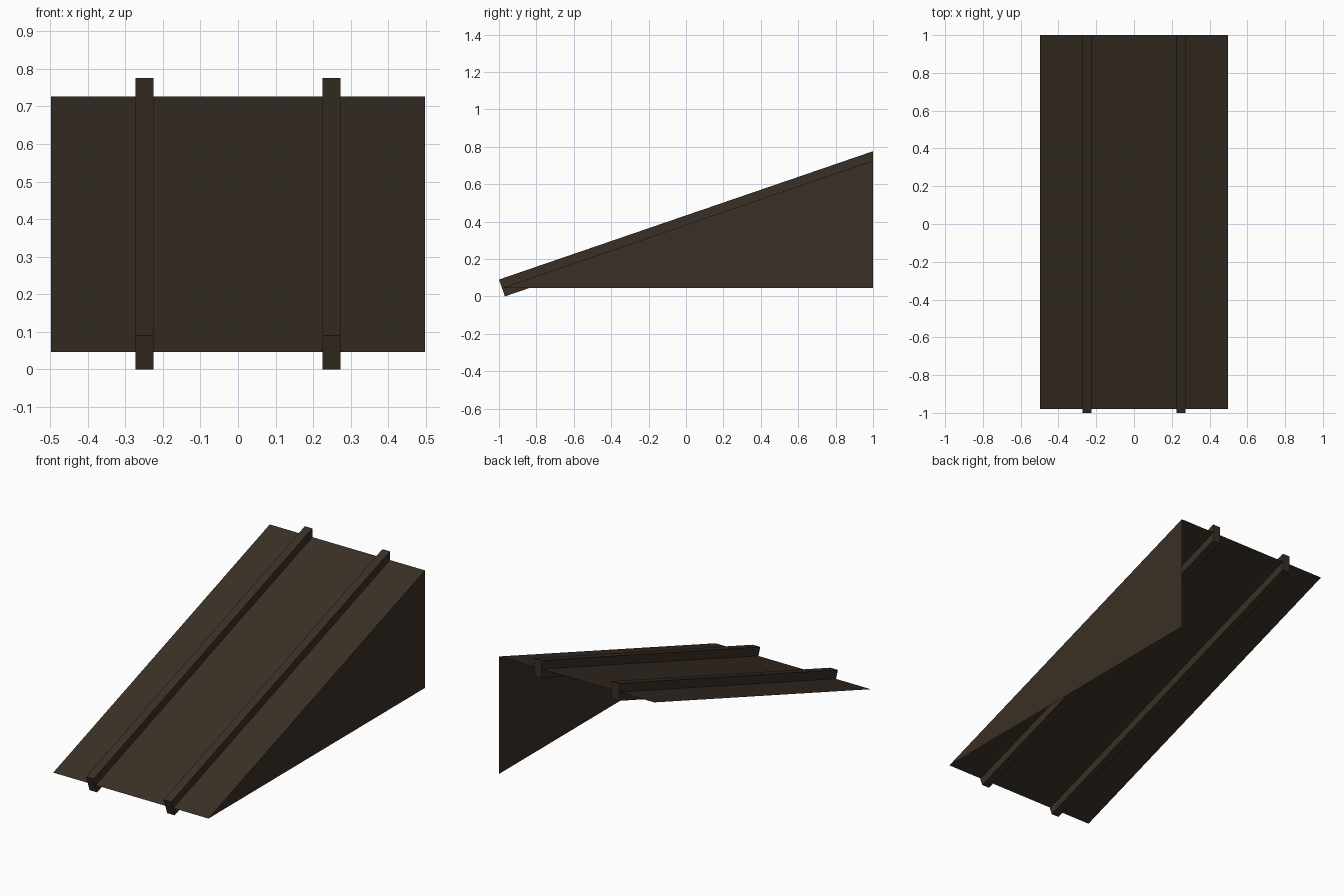
import bpy

if "Cube" in bpy.data.objects:
    bpy.data.objects.remove(bpy.data.objects["Cube"])

# One dark brown timber colour
wood = bpy.data.materials.new("dark brown wood")
wood.diffuse_color = (0.042, 0.029, 0.019, 1)
wood.use_nodes = True
wood.node_tree.nodes["Principled BSDF"].inputs["Base Color"].default_value = wood.diffuse_color

HALF = 0.497          # half width of the ramp
LOW, HIGH = (-0.98, 0.046), (1.0, 0.726)   # ramp surface ends (y, z)


def add_mesh(name, verts, faces):
    mesh = bpy.data.meshes.new(name)
    mesh.from_pydata(verts, [], faces)
    mesh.materials.append(wood)
    obj = bpy.data.objects.new(name, mesh)
    bpy.context.collection.objects.link(obj)
    return obj


def extrude_profile(name, profile, x0, x1):
    """Solid prism from a (y, z) profile, counter-clockwise seen from +x."""
    n = len(profile)
    verts = [(x, y, z) for x in (x0, x1) for y, z in profile]
    faces = [tuple(reversed(range(n))), tuple(range(n, 2 * n))]
    faces += [(i, (i + 1) % n, n + (i + 1) % n, n + i) for i in range(n)]
    return add_mesh(name, verts, faces)


# Sloping deck: a single thin sheet
add_mesh("ramp_deck",
         [(-HALF, *LOW), (HALF, *LOW), (HALF, *HIGH), (-HALF, *HIGH)],
         [(0, 1, 2, 3)])

# Triangular side panel, on the right side only
add_mesh("side_panel",
         [(HALF, *LOW), (HALF, HIGH[0], LOW[1]), (HALF, *HIGH)],
         [(0, 1, 2)])

# Two beams through the deck: square foot, plumb-cut top end
beam = [(-0.968, 0.0), (1.0, 0.675), (1.0, 0.776), (-1.0, 0.09)]
for side, cx in (("left", -0.2485), ("right", 0.2485)):
    extrude_profile(side + "_beam", beam, cx - 0.024, cx + 0.024)
